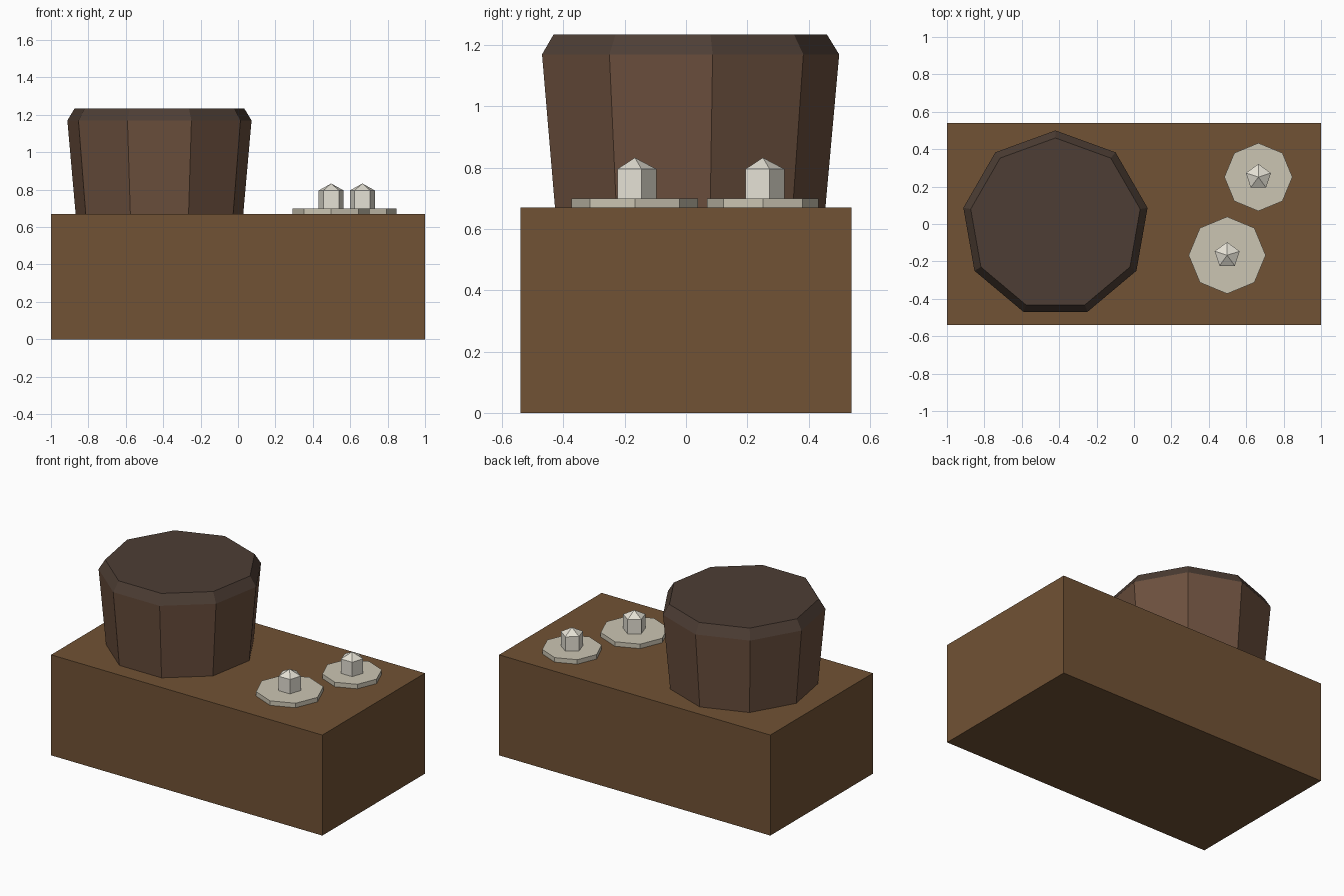
import bpy, bmesh
from math import pi, sin, cos

if "Cube" in bpy.data.objects:
    bpy.data.objects.remove(bpy.data.objects["Cube"])


def material(name, rgb):
    m = bpy.data.materials.new(name)
    m.diffuse_color = (*rgb, 1)
    m.use_nodes = True
    m.node_tree.nodes["Principled BSDF"].inputs["Base Color"].default_value = m.diffuse_color
    return m


def lathe(name, centre, sides, profile, mats, turn=pi / 2):
    """Flat-faced solid from (radius, z, material index) rings; radius 0 closes to a point."""
    bm = bmesh.new()
    rings = []
    for r, z, _ in profile:
        n = sides if r else 1
        rings.append([bm.verts.new((r * cos(turn + 2 * pi * i / sides),
                                    r * sin(turn + 2 * pi * i / sides), z))
                      for i in range(n)])
    bm.faces.new(rings[0][::-1])
    for (a, b), (_, _, mi) in zip(zip(rings, rings[1:]), profile[1:]):
        for i in range(sides):
            j = (i + 1) % sides
            top = [b[j], b[i]] if len(b) > 1 else [b[0]]
            bm.faces.new([a[i], a[j]] + top).material_index = mi
    if len(rings[-1]) > 1:
        bm.faces.new(rings[-1]).material_index = profile[-1][2]
    bmesh.ops.recalc_face_normals(bm, faces=bm.faces)
    me = bpy.data.meshes.new(name)
    bm.to_mesh(me)
    bm.free()
    for m in mats:
        me.materials.append(m)
    ob = bpy.data.objects.new(name, me)
    ob.location = (*centre, 0)
    bpy.context.collection.objects.link(ob)
    return ob


soil = material("soil", (0.165, 0.085, 0.035))
bark = material("bark", (0.15, 0.08, 0.048))
dark = material("dark_bark", (0.075, 0.048, 0.035))
stone = material("pale_disc", (0.60, 0.56, 0.45))
ivory = material("ivory", (0.78, 0.75, 0.66))

TOP = 0.67

# Base block
bpy.ops.mesh.primitive_cube_add(size=1, location=(0, 0, TOP / 2))
block = bpy.context.object
block.name = "base_block"
block.scale = (2, 1.08, TOP)
block.data.materials.append(soil)

# Flared nine-sided stump with a dark bevelled cap
lathe("stump", (-0.42, 0), 9,
      [(0.455, TOP, 0), (0.50, 1.17, 0), (0.46, 1.235, 1)], [bark, dark])

# Octagonal discs, each with a pointed five-sided knob
for i, (c, r) in enumerate([((0.498, -0.167), 0.206), ((0.665, 0.251), 0.182)], 1):
    lathe(f"disc_{i}", c, 8, [(r, TOP, 0), (r, 0.70, 0)], [stone])
    lathe(f"knob_{i}", c, 5,
          [(0.07, 0.70, 0), (0.07, 0.796, 0), (0, 0.833, 0)], [ivory])
